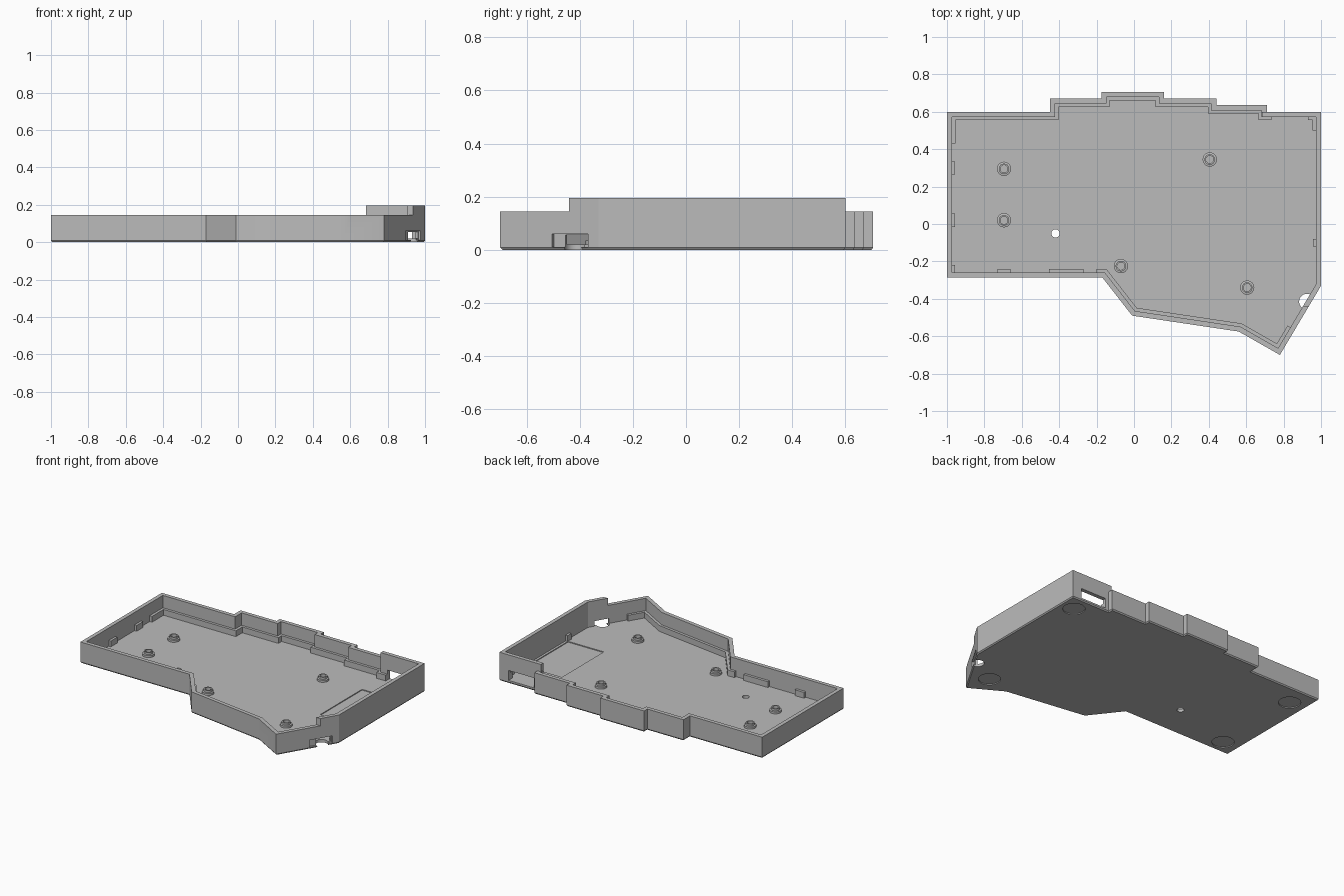
import bpy, bmesh, math
from mathutils import Vector

cube = bpy.data.objects.get("Cube")
if cube:
    bpy.data.objects.remove(cube, do_unlink=True)

FLOOR, LOW, HIGH, WALL, LEDGE = 0.02, 0.145, 0.195, 0.027, 0.045

grey = bpy.data.materials.new("plain_grey")
grey.use_nodes = True
GREY = (0.5, 0.5, 0.5, 1)
grey.diffuse_color = GREY
grey.node_tree.nodes["Principled BSDF"].inputs["Base Color"].default_value = GREY

# Plan of the tray, counter-clockwise
OUTLINE = [(-1, -.285), (-.17, -.285), (-.01, -.49), (.56, -.575), (.78, -.7), (1, -.33),
           (1, .6), (.71, .6), (.71, .635), (.44, .635), (.44, .67), (.16, .67), (.16, .705),
           (-.175, .705), (-.175, .67), (-.45, .67), (-.45, .6), (-1, .6)]


def offset(path, d, closed=True):
    """Move a path to its left by d with mitred corners."""
    pts = [Vector(p) for p in path]
    n = len(pts)
    result = []
    for i, p in enumerate(pts):
        a = (p - pts[i - 1]).normalized() if closed or i else None
        b = (pts[(i + 1) % n] - p).normalized() if closed or i < n - 1 else a
        a = a or b
        na, nb = Vector((-a.y, a.x)), Vector((-b.y, b.x))
        result.append(p + (na + nb) * d / (1 + na.dot(nb)))
    return result


def loft(name, rings):
    """Solid through matching rings, each given as (points, height)."""
    bm = bmesh.new()
    loops = [[bm.verts.new((p[0], p[1], z)) for p in pts] for pts, z in rings]
    n = len(loops[0])
    bm.faces.new(loops[0][::-1])
    bm.faces.new(loops[-1])
    for lo, hi in zip(loops, loops[1:]):
        for i in range(n):
            j = (i + 1) % n
            bm.faces.new((lo[i], lo[j], hi[j], hi[i]))
    bmesh.ops.recalc_face_normals(bm, faces=bm.faces)
    mesh = bpy.data.meshes.new(name)
    bm.to_mesh(mesh)
    bm.free()
    mesh.materials.append(grey)
    ob = bpy.data.objects.new(name, mesh)
    bpy.context.collection.objects.link(ob)
    return ob


def prism(name, pts, z0, z1):
    return loft(name, [(pts, z0), (pts, z1)])


def box(name, x0, x1, y0, y1, z0, z1):
    return prism(name, [(x0, y0), (x1, y0), (x1, y1), (x0, y1)], z0, z1)


def circle(x, y, r, n=40):
    return [(x + r * math.cos(i * math.tau / n), y + r * math.sin(i * math.tau / n))
            for i in range(n)]


def disc(name, x, y, r, z0, z1):
    return prism(name, circle(x, y, r), z0, z1)


def strip(name, path, z0, z1):
    """Ledge hugging the inside of the wall along an open path."""
    pts = offset(path, .012, False) + offset(path, LEDGE, False)[::-1]
    return prism(name, pts, z0, z1)


def combine(target, tool, operation):
    mod = target.modifiers.new(operation.lower(), 'BOOLEAN')
    mod.operation, mod.object, mod.solver = operation, tool, 'EXACT'
    bpy.context.view_layer.objects.active = target
    bpy.ops.object.modifier_apply(modifier=mod.name)
    bpy.data.objects.remove(tool, do_unlink=True)


def cut(tool):
    combine(tray, tool, 'DIFFERENCE')


def add(tool):
    combine(tray, tool, 'UNION')


# Tray shell with a chamfered bottom edge
tray = loft("case_tray", [(offset(OUTLINE, .006), 0), (OUTLINE, .008), (OUTLINE, HIGH)])
cut(prism("interior", offset(OUTLINE, WALL), FLOOR, 1))

# Lower rim everywhere except the raised right-hand corner
cut(box("rim_left", -2, .685, -2, 2, LOW, 1))
cut(box("rim_front", .6, 2, -2, -.44, LOW, 1))
cut(box("rim_back", .6, 2, .6, 2, LOW, 1))
add(box("raised_rim_end", .685, .72, .573, .6, .1, HIGH))

# Board ledges inside the back and front walls
LEDGE_TOP = .06
add(strip("back_ledge", [(1, .5)] + OUTLINE[6:] + [(-1, .43)], .01, LEDGE_TOP))
add(strip("front_ledge", [(-.2, -.285)] + OUTLINE[1:5] + [(.86, -.566)], .01, LEDGE_TOP))

# Small support blocks along the left, front and right walls
for y0, y1 in [(.265, .335), (-.015, .055), (-.275, -.22)]:
    add(box("left_block", -.99, -.957, y0, y1, .01, LEDGE_TOP))
for x0, x1 in [(-.73, -.66), (-.455, -.27)]:
    add(box("front_block", x0, x1, -.275, -.24, .01, LEDGE_TOP))
add(box("right_block", .957, .99, -.12, -.08, .01, LEDGE_TOP))

# Shallow pocket in the floor
cut(box("floor_pocket", .685, .957, -.085, .37, FLOOR - .006, .1))

# Port opening in the back wall
cut(box("back_port", .735, .93, .5, .8, FLOOR, .088))

# Cable opening through the slanted wall
ALONG = (Vector(OUTLINE[5]) - Vector(OUTLINE[4])).normalized()
OUT = Vector((ALONG.y, -ALONG.x))


def slanted_box(name, y, length, depth, z0, z1):
    mid = Vector(OUTLINE[5]) + ALONG * ((y - OUTLINE[5][1]) / ALONG.y)
    pts = [mid + ALONG * a * length / 2 + OUT * b * depth
           for a, b in ((-1, -1), (1, -1), (1, 1), (-1, 1))]
    return prism(name, pts, z0, z1)


cut(slanted_box("plug_recess", -.437, .157, .014, .011, .06))
cut(slanted_box("plug_opening", -.418, .1, .08, FLOOR, .055))
cut(disc("plug_floor_hole", .925, -.415, .042, -1, .055))

# Reset hole and round foot recesses underneath
cut(disc("reset_hole", -.42, -.05, .022, -1, .1))
for x, y in [(.9, .49), (.74, -.52), (-.88, .46), (-.88, -.185)]:
    cut(disc("foot_recess", x, y, .07, -1, .006))

# Screw bosses: wide flange, narrow collar, open bore
for i, (x, y) in enumerate([(-.695, .295), (-.695, .02), (-.07, -.225),
                            (.405, .345), (.605, -.34)]):
    rings = [(.038, FLOOR - .003), (.038, .034), (.028, .036), (.028, .05)]
    boss = loft(f"screw_boss_{i + 1}", [(circle(x, y, r), z) for r, z in rings])
    combine(boss, disc("bore", x, y, .02, FLOOR + .002, 1), 'DIFFERENCE')

# Smooth round parts, keep hard edges crisp
for ob in bpy.context.scene.objects:
    ob.select_set(ob.type == 'MESH' and ob.data.materials.get(grey.name) is not None)
bpy.context.view_layer.objects.active = tray
bpy.ops.object.shade_smooth_by_angle(angle=math.radians(30))
